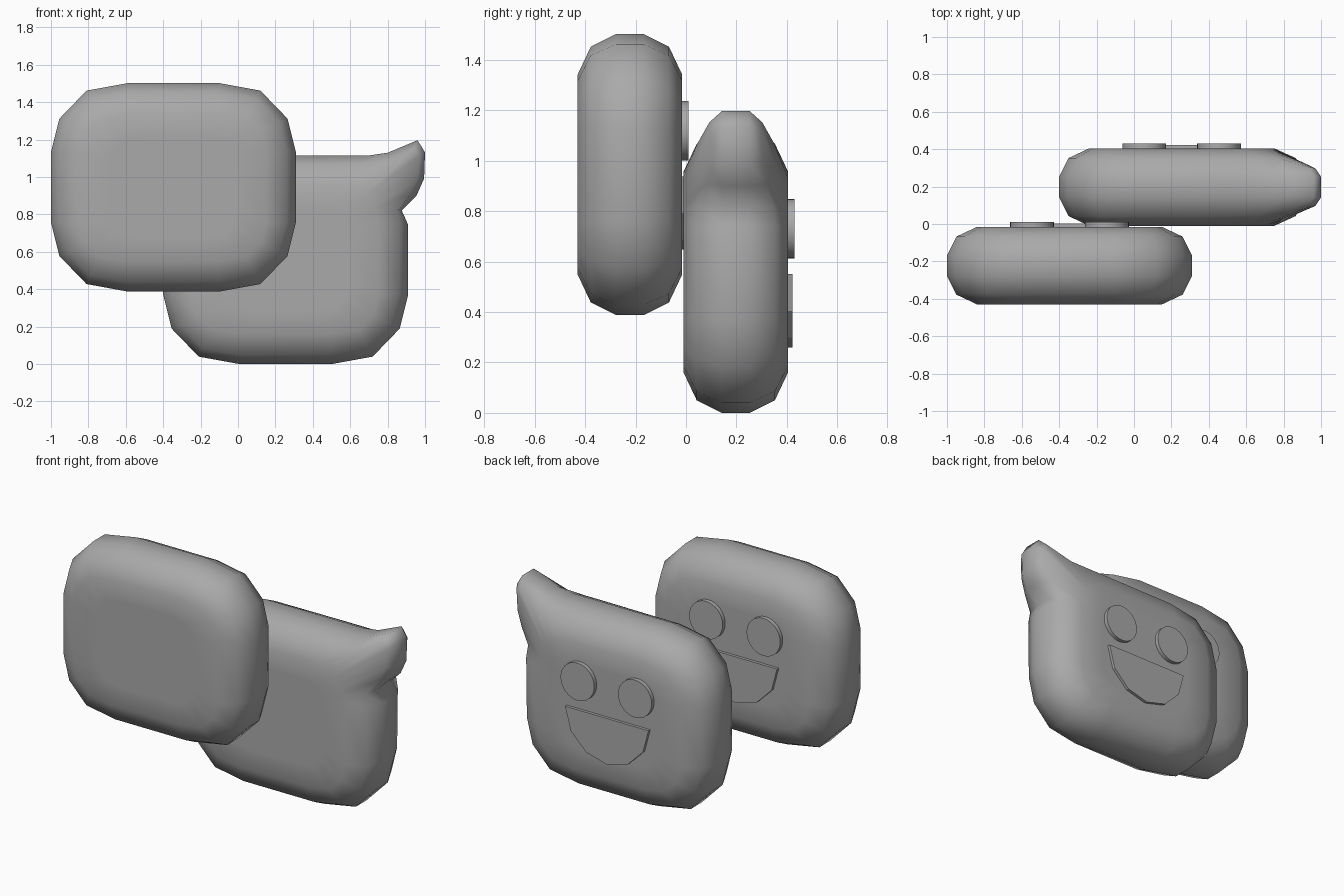
import bpy, bmesh
from math import pi, cos, sin
from mathutils import Vector

cube = bpy.data.objects.get("Cube")
if cube:
    bpy.data.objects.remove(cube)

grey = bpy.data.materials.new("mid_grey")
grey.use_nodes = True
colour = (0.4, 0.4, 0.4, 1)
grey.diffuse_color = colour
grey.node_tree.nodes["Principled BSDF"].inputs["Base Color"].default_value = colour

HALF_X, HALF_Z = 0.655, 0.557

# Corner profiles as distances in from the sides: outer rim, shoulder, flat face
RIM = [(0.41, 0), (0.19, 0.04), (0.045, 0.19), (0, 0.37)]
SHOULDER = [(0.41, 0.05), (0.21, 0.085), (0.09, 0.21), (0.05, 0.37)]
FACE = [(0.41, 0.16), (0.265, 0.185), (0.185, 0.265), (0.16, 0.37)]
DEPTHS = [0.055, 0.155, 0.207]

# Pointed corner that replaces the upper left corner, as (x, z) from the centre
HORN_RIM = [(0.245, 0.557), (0.435, 0.557), (0.545, 0.573), (0.705, 0.64), (0.745, 0.575),
            (0.74, 0.435), (0.70, 0.345), (0.62, 0.265), (0.655, 0.187)]
HORN_SHOULDER = [(0.245, 0.51), (0.41, 0.51), (0.53, 0.515), (0.685, 0.595), (0.715, 0.555),
                 (0.705, 0.44), (0.665, 0.35), (0.6, 0.265), (0.61, 0.187)]
HORN_FACE = [(0.245, 0.4), (0.32, 0.395), (0.38, 0.375), (0.42, 0.345), (0.45, 0.315),
             (0.47, 0.28), (0.485, 0.25), (0.49, 0.215), (0.495, 0.187)]
HORN_DEPTH = [0.155, 0.155, 0.15, 0.105, 0.1, 0.105, 0.12, 0.15, 0.155]


def finish(name, bm, location, angle=None):
    bmesh.ops.recalc_face_normals(bm, faces=bm.faces)
    mesh = bpy.data.meshes.new(name)
    bm.to_mesh(mesh)
    bm.free()
    mesh.materials.append(grey)
    obj = bpy.data.objects.new(name, mesh)
    bpy.context.collection.objects.link(obj)
    obj.location = location
    mesh.shade_smooth()
    if angle:
        bpy.ops.object.select_all(action='DESELECT')
        obj.select_set(True)
        bpy.context.view_layer.objects.active = obj
        bpy.ops.object.shade_smooth_by_angle(angle=angle)
    return obj


def outline(corner, horn, depth, horn_depth):
    """Closed outline of (x, depth, z), clockwise from the upper left corner."""
    pts = [(HALF_X - a, depth, HALF_Z - b) for a, b in corner]
    first = pts
    if horn:
        first = [(x, d, z) for (x, z), d in zip(horn, horn_depth)]
    lower = [(x, y, -z) for x, y, z in reversed(pts)]
    other_lower = [(-x, y, -z) for x, y, z in pts]
    other_upper = [(-x, y, z) for x, y, z in reversed(pts)]
    return first + lower + other_lower + other_upper


def bubble(name, location, horned):
    horns = [HORN_RIM, HORN_SHOULDER, HORN_FACE] if horned else [None] * 3
    horn_depths = [[DEPTHS[0]] * 9, HORN_DEPTH, [DEPTHS[2]] * 9]
    half = [outline(*args) for args in zip([RIM, SHOULDER, FACE], horns, DEPTHS, horn_depths)]
    half.append([(x * 0.68, y, z * 0.68) for x, y, z in half[-1]])
    layers = [[(x, -y, z) for x, y, z in ring] for ring in reversed(half)] + half

    # Skin the stacked outlines and close both ends
    bm = bmesh.new()
    rings = [[bm.verts.new(p) for p in ring] for ring in layers]
    count = len(rings[0])
    for a, b in zip(rings, rings[1:]):
        for i in range(count):
            j = (i + 1) % count
            bm.faces.new((a[i], a[j], b[j], b[i]))
    bm.faces.new(rings[0])
    bm.faces.new(rings[-1])
    return finish(name, bm, location)


def plate(name, points, location, thickness):
    """Flat shape in x and z, standing out towards the back."""
    bm = bmesh.new()
    base = bm.faces.new([bm.verts.new((x, 0, z)) for x, z in points])
    top = bmesh.ops.extrude_face_region(bm, geom=[base], use_keep_orig=True)
    moved = [v for v in top["geom"] if isinstance(v, bmesh.types.BMVert)]
    bmesh.ops.translate(bm, verts=moved, vec=(0, thickness, 0))
    return finish(name, bm, location, pi / 7)


def arc(radius_x, radius_z, start, sweep, steps):
    angles = [start + sweep * i / steps for i in range(steps + 1)]
    return [(radius_x * cos(a), radius_z * sin(a)) for a in angles]


def character(prefix, centre, horned):
    centre = Vector(centre)
    bubble(prefix + "_bubble", centre, horned)
    # Smiling face on the back
    for side, x in (("left", 0.2), ("right", -0.2)):
        plate(f"{prefix}_{side}_eye", arc(0.117, 0.118, 0, 2 * pi, 32)[:-1],
              centre + Vector((x, 0.2, 0.173)), 0.032)
    plate(prefix + "_mouth", arc(0.29, 0.29, pi, pi, 6),
          centre + Vector((0, 0.2, -0.007)), 0.025)


character("front", (-0.345, -0.2225, 0.945), False)
character("rear", (0.255, 0.1975, 0.557), True)
